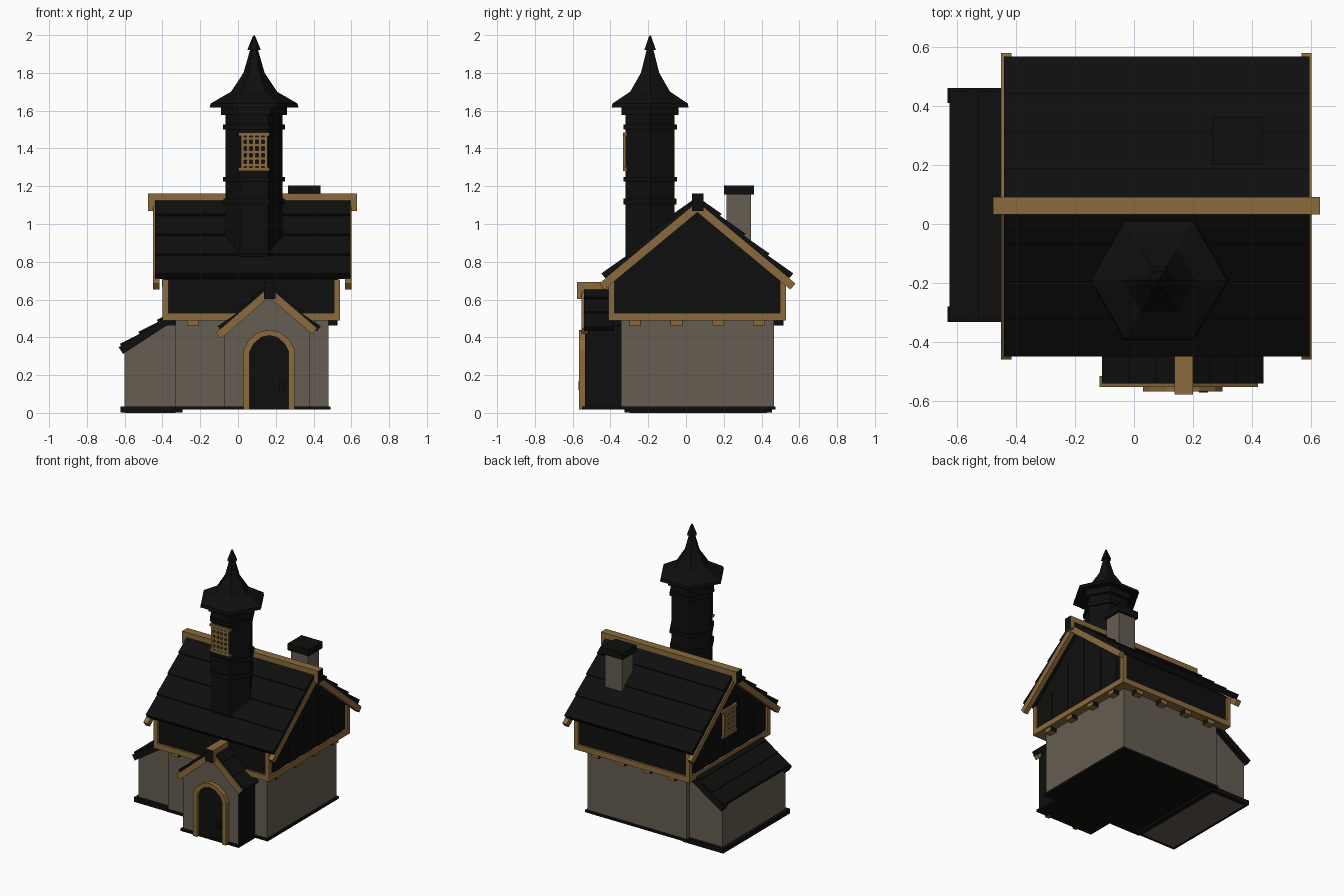
import bpy, bmesh, math

if "Cube" in bpy.data.objects:
    bpy.data.objects.remove(bpy.data.objects["Cube"])


def material(name, rgb):
    m = bpy.data.materials.new(name)
    m.diffuse_color = (*rgb, 1)
    m.use_nodes = True
    m.node_tree.nodes["Principled BSDF"].inputs["Base Color"].default_value = m.diffuse_color
    return m


DARK = material("dark_timber", (0.0048, 0.0046, 0.0044))
WALL = material("grey_plaster", (0.128, 0.110, 0.082))
TAN = material("tan_wood", (0.255, 0.147, 0.046))


def finish(name, bm, mats):
    bmesh.ops.recalc_face_normals(bm, faces=bm.faces)
    me = bpy.data.meshes.new(name)
    bm.to_mesh(me)
    bm.free()
    for m in mats:
        me.materials.append(m)
    ob = bpy.data.objects.new(name, me)
    bpy.context.collection.objects.link(ob)
    return ob


def prism(name, polys, axis, a, b, mat, caps=None):
    """Extrude (u, z) outlines along x or y from a to b; caps = end colour."""
    bm = bmesh.new()
    for pts in polys:
        rings = []
        for t in (a, b):
            rings.append([bm.verts.new((t, u, z) if axis == "x" else (u, t, z)) for u, z in pts])
        for r in rings:
            bm.faces.new(r).material_index = 1 if caps else 0
        n = len(pts)
        for i in range(n):
            j = (i + 1) % n
            bm.faces.new((rings[0][i], rings[0][j], rings[1][j], rings[1][i]))
    return finish(name, bm, [mat, caps] if caps else [mat])


def rect(u0, u1, z0, z1):
    return [(u0, z0), (u1, z0), (u1, z1), (u0, z1)]


def box(name, x0, x1, y0, y1, z0, z1, mat):
    return prism(name, [rect(x0, x1, z0, z1)], "y", y0, y1, mat)


def slope(c, top, k, sgn, pts):
    """Map (distance down slope, height above slope) to (u, z)."""
    a = math.atan(k)
    return [(c + sgn * (s * math.cos(a) + n * math.sin(a)),
             top - s * math.sin(a) + n * math.cos(a)) for s, n in pts]


def rows(c, top, k, sgn, length, count, thick=0.035):
    """Overlapping board courses of a roof side."""
    out = []
    for i in range(count):
        s0, s1 = length * i / count, length * (i + 1) / count
        out.append(slope(c, top, k, sgn, [(s0, -thick), (s1, -thick), (s1, 0.004), (s0, -0.009)]))
    return out


def lathe6(name, cx, cy, profile, mat):
    """Six sided turned shape with corners on the x axis."""
    bm = bmesh.new()
    rings = [[bm.verts.new((cx + r * math.cos(i * math.pi / 3), cy + r * math.sin(i * math.pi / 3), z))
              for i in range(6)] for r, z in profile]
    for p, q in zip(rings, rings[1:]):
        for i in range(6):
            j = (i + 1) % 6
            bm.faces.new((p[i], p[j], q[j], q[i]))
    bm.faces.new(rings[0])
    bm.faces.new(rings[-1])
    return finish(name, bm, [mat])


def window(name, axis, u, z, face):
    """Lattice window facing the negative axis direction."""
    bars = [rect(u - 0.083, u + 0.083, z + s - 0.009, z + s + 0.009) for s in (-0.093, 0.093)]
    for i in range(5):
        x = u - 0.062 + 0.031 * i
        bars.append(rect(x - 0.008, x + 0.008, z - 0.09, z + 0.09))
    for i in range(5):
        h = z - 0.07 + 0.035 * i
        bars.append(rect(u - 0.07, u + 0.07, h - 0.008, h + 0.008))
    prism(name, bars, axis, face - 0.014, face + 0.005, TAN)


# Foundations and lower walls
box("main_base", -0.34, 0.49, -0.355, 0.475, 0.018, 0.035, DARK)
box("main_wall", -0.33, 0.478, -0.345, 0.466, 0.03, 0.5, WALL)
box("annex_base", -0.622, -0.295, -0.325, 0.455, 0.002, 0.035, DARK)
prism("annex_wall", [[(-0.6, 0), (-0.33, 0), (-0.33, 0.5), (-0.6, 0.335)]], "y", -0.3, 0.43, WALL)

# Lean-to roof on the left
prism("annex_roof", rows(-0.33, 0.553, 0.65, -1, 0.35, 3, 0.04), "y", -0.32, 0.45, DARK)
edge = slope(-0.33, 0.553, 0.65, -1, [(0, -0.05), (0.365, -0.05), (0.365, -0.008), (0, -0.008)])
for n, a, b in (("front", -0.332, -0.28), ("back", 0.41, 0.461)):
    prism("annex_roof_edge_" + n, [edge], "y", a, b, DARK)

# Upper floor with gables, sill and corner posts
box("upper_sill", -0.4, 0.54, -0.41, 0.53, 0.49, 0.53, TAN)
prism("upper_floor", [[(-0.395, 0.52), (0.515, 0.52), (0.515, 0.72), (0.06, 1.1), (-0.395, 0.72)]],
      "x", -0.385, 0.525, DARK)
for i, x in enumerate((-0.4, 0.508)):
    for j, y in enumerate((-0.41, 0.498)):
        box(f"corner_post_{i}{j}", x, x + 0.032, y, y + 0.032, 0.52, 0.705, TAN)

# Gable battens
for i, x in enumerate((-0.389, 0.525)):
    strips = [rect(y - 0.05, y + 0.05, 0.53, 1.07 - 0.83 * (abs(y - 0.06) + 0.05))
              for y in (-0.28, -0.11, 0.06, 0.23, 0.40)]
    prism(f"gable_boards_{i}", strips, "x", x, x + 0.004, DARK)

# Joist ends below the sill
along_y = [rect(y - 0.03, y + 0.03, 0.463, 0.492) for y in (-0.27, -0.05, 0.17, 0.385)]
for n, a, b in (("right", 0.475, 0.527), ("left", -0.387, -0.33)):
    for i, r in enumerate(along_y):
        box(f"joist_{n}_{i}", a, b, r[0][0], r[1][0], 0.463, 0.492, TAN)
        for k, y in enumerate((r[0][0], r[1][0])):
            box(f"joist_side_{n}_{i}{k}", a, b - 0.001, y - 0.001, y + 0.001, 0.463, 0.492, DARK)
for n, a, b in (("front", -0.397, -0.34), ("back", 0.46, 0.517)):
    for i, x in enumerate((-0.24, -0.04, 0.17, 0.38)):
        prism(f"joist_{n}_{i}", [rect(a, b, 0.463, 0.492)], "x", x - 0.03, x + 0.03, TAN, DARK)

# Main roof, barge boards and ridge
for n, sgn in (("front", -1), ("back", 1)):
    prism("main_roof_" + n, rows(0.06, 1.155, 0.83, sgn, 0.657, 4), "x", -0.44, 0.595, DARK)
    barge = slope(0.06, 1.155, 0.83, sgn, [(0.02, -0.072), (0.7, -0.072), (0.7, -0.03), (0.02, -0.03)])
    for m, a, b in (("left", -0.45, -0.415), ("right", 0.567, 0.602)):
        prism(f"barge_{n}_{m}", [barge], "x", a, b, TAN)
prism("ridge_beam", [rect(0.032, 0.092, 1.07, 1.162)], "x", -0.477, 0.63, TAN, DARK)

# Chimney
box("chimney", 0.28, 0.42, 0.215, 0.345, 0.85, 1.16, WALL)
box("chimney_cap", 0.265, 0.436, 0.2, 0.36, 1.155, 1.205, DARK)

# Porch
box("porch_base", -0.085, 0.39, -0.55, -0.34, 0.018, 0.035, DARK)
prism("porch_wall", [[(-0.075, 0.03), (0.38, 0.03), (0.38, 0.46), (0.165, 0.64), (-0.075, 0.437)]],
      "y", -0.535, -0.345, DARK, WALL)
for n, sgn, length in (("left", -1, 0.385), ("right", 1, 0.35)):
    prism("porch_roof_" + n, rows(0.165, 0.688, 0.86, sgn, 0.357, 3, 0.03), "y", -0.54, -0.38, DARK)
    barge = slope(0.165, 0.688, 0.86, sgn, [(0.01, -0.057), (length, -0.057), (length, -0.016), (0.01, -0.016)])
    prism("porch_barge_" + n, [barge], "y", -0.552, -0.515, TAN)
prism("porch_ridge", [rect(0.137, 0.199, 0.602, 0.693)], "y", -0.577, -0.39, TAN, DARK)

# Arched door with frame and handle
half_out = [(0.135, 0.018), (0.135, 0.335), (0.11, 0.385), (0.055, 0.428), (0, 0.44)]
half_in = [(0.103, 0.018), (0.103, 0.325), (0.083, 0.365), (0.042, 0.4), (0, 0.41)]


def arch(half):
    return [(0.165 - u, z) for u, z in half] + [(0.165 + u, z) for u, z in half[-2::-1]]


prism("door_frame", [arch(half_out) + arch(half_in)[::-1]], "y", -0.567, -0.53, TAN)
prism("door", [arch(half_in)], "y", -0.544, -0.53, DARK)
box("door_handle", 0.22, 0.25, -0.57, -0.54, 0.12, 0.17, DARK)

# Six sided tower
TX, TY = 0.085, -0.19
lathe6("tower_shaft", TX, TY, [(0.15, 0.78), (0.15, 1.62)], DARK)
for i, (z, h, r) in enumerate(((1.12, 0.016, 0.162), (1.237, 0.013, 0.164),
                               (1.513, 0.013, 0.164), (1.6, 0.022, 0.175))):
    lathe6(f"tower_ring_{i}", TX, TY, [(r, z - h), (r, z + h)], DARK)
lathe6("tower_roof", TX, TY, [(0.16, 1.625), (0.235, 1.618), (0.23, 1.638), (0.122, 1.70),
                              (0.056, 1.80), (0.02, 1.925)], DARK)
lathe6("tower_finial", TX, TY, [(0.036, 1.92), (0.03, 1.935), (0.008, 1.99), (0.001, 2.0)], DARK)

# Lattice windows on the tower and left gable
window("tower_window", "y", TX, 1.382, TY - 0.13)
window("gable_window", "x", 0.06, 0.77, -0.389)
